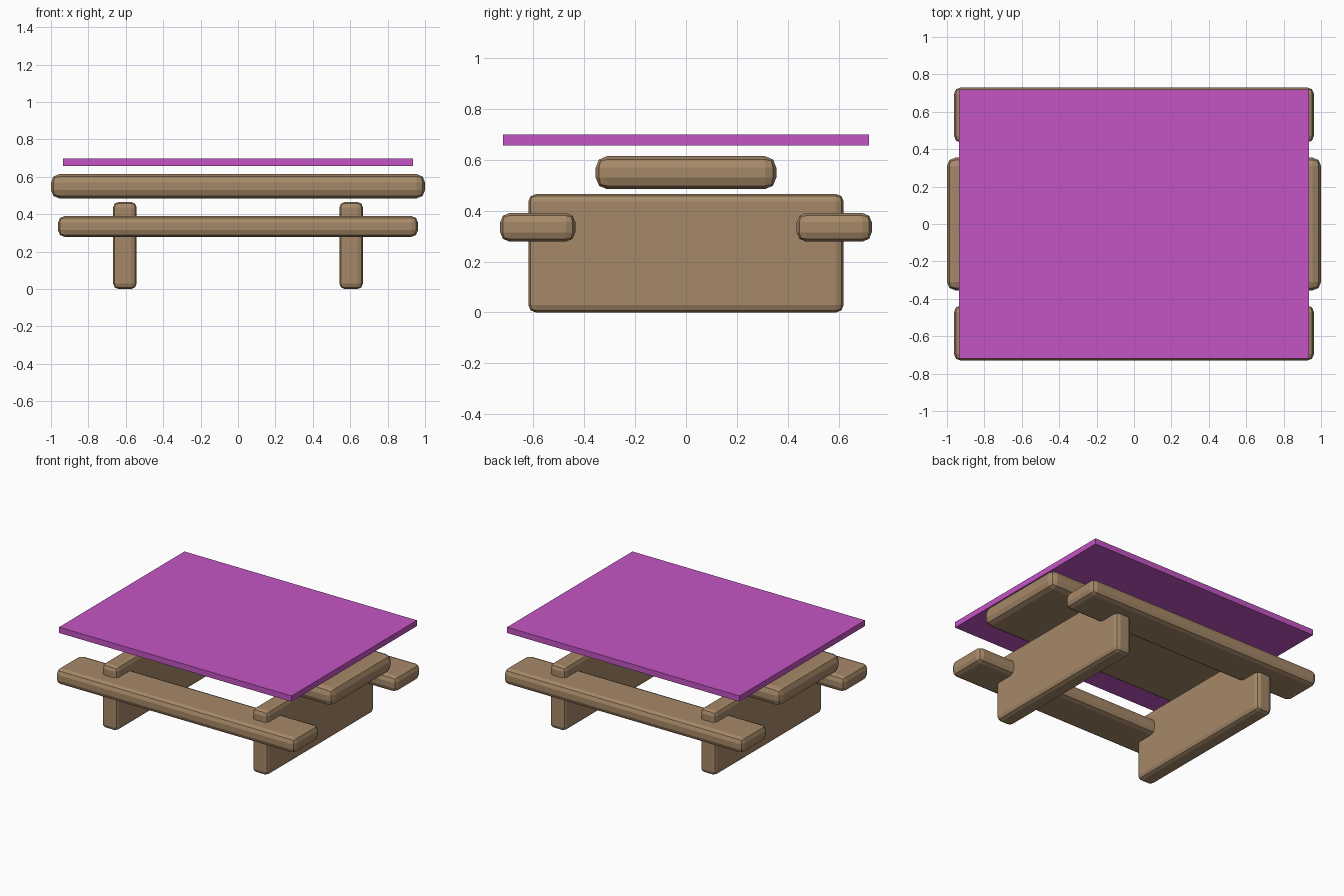
import bpy

cube = bpy.data.objects.get("Cube")
if cube:
    bpy.data.objects.remove(cube, do_unlink=True)


def material(name, rgb):
    mat = bpy.data.materials.new(name)
    mat.use_nodes = True
    color = (*rgb, 1)
    mat.diffuse_color = color
    mat.node_tree.nodes["Principled BSDF"].inputs["Base Color"].default_value = color
    return mat


wood = material("warm_wood", (0.38, 0.25, 0.14))
magenta = material("magenta", (0.55, 0.09, 0.55))


def block(name, center, size, mat, bevel=0):
    """Box with optionally rounded edges."""
    bpy.ops.mesh.primitive_cube_add(size=1, location=center)
    obj = bpy.context.object
    obj.name = name
    obj.scale = size
    bpy.ops.object.transform_apply(location=False, rotation=False, scale=True)
    obj.data.materials.append(mat)
    if bevel:
        mod = obj.modifiers.new("rounded_edges", "BEVEL")
        mod.width = bevel
        mod.segments = 2
    return obj


# Table plank and the flat sheet hovering above it
block("table_top", (0, 0, 0.55), (2, 0.71, 0.13), wood, 0.045)
block("cover_sheet", (0, 0, 0.678), (1.87, 1.44, 0.042), magenta)

# Mirrored benches and slab legs
for side, front_back, left_right in ((-1, "front", "right"), (1, "back", "left")):
    block(front_back + "_bench", (0, side * 0.583, 0.335), (1.925, 0.295, 0.112), wood, 0.036)
    block(left_right + "_leg", (side * 0.605, 0, 0.233), (0.126, 1.24, 0.466), wood, 0.03)
